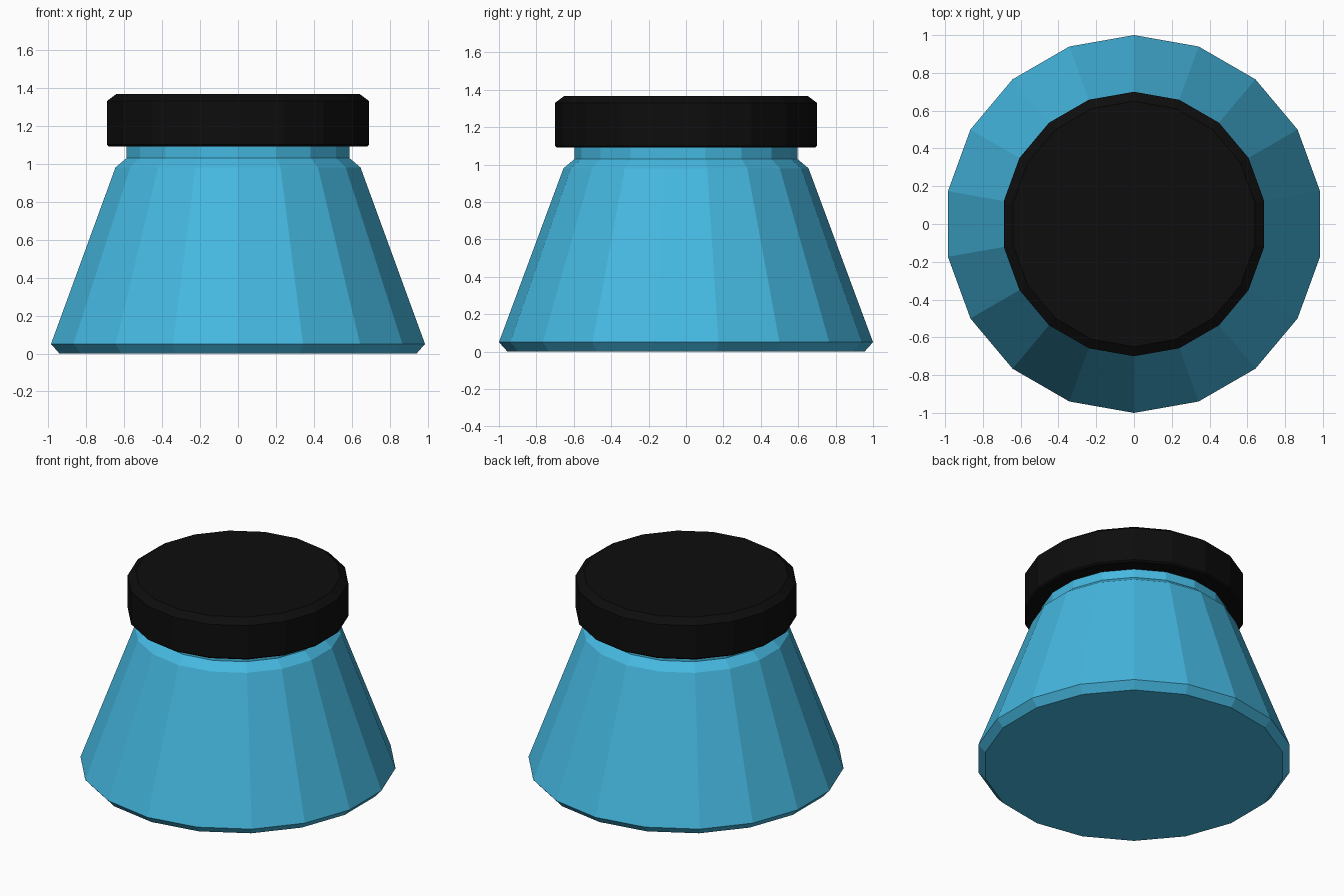
import bpy, bmesh
from math import cos, sin, pi

if "Cube" in bpy.data.objects:
    bpy.data.objects.remove(bpy.data.objects["Cube"])

SIDES = 18


def lathe(name, profile, color):
    """Turn a (radius, z) profile into a closed, flat-faced 18-sided solid."""
    bm = bmesh.new()
    rings = []
    for r, z in profile:
        angles = [pi / 2 + 2 * pi * i / SIDES for i in range(SIDES)]
        rings.append([bm.verts.new((r * cos(a), r * sin(a), z)) for a in angles])
    for low, high in zip(rings, rings[1:]):
        for i in range(SIDES):
            j = (i + 1) % SIDES
            bm.faces.new((low[i], low[j], high[j], high[i]))
    bm.faces.new(rings[0][::-1])
    bm.faces.new(rings[-1])
    bmesh.ops.recalc_face_normals(bm, faces=bm.faces)
    mesh = bpy.data.meshes.new(name)
    bm.to_mesh(mesh)
    bm.free()
    mat = bpy.data.materials.new(name + "_material")
    mat.diffuse_color = color
    mat.use_nodes = True
    mat.node_tree.nodes["Principled BSDF"].inputs["Base Color"].default_value = mat.diffuse_color
    mesh.materials.append(mat)
    obj = bpy.data.objects.new(name, mesh)
    bpy.context.collection.objects.link(obj)
    return obj


# Tapered body with chamfered foot, shoulder and short neck
lathe("jar_body",
      [(0.955, 0), (1.0, 0.05), (0.655, 0.98), (0.595, 1.03), (0.595, 1.10)],
      (0.06, 0.48, 0.75, 1))

# Wide lid with chamfered top edge
lathe("lid",
      [(0.69, 1.09), (0.70, 1.10), (0.70, 1.33), (0.65, 1.367)],
      (0.004, 0.004, 0.004, 1))
